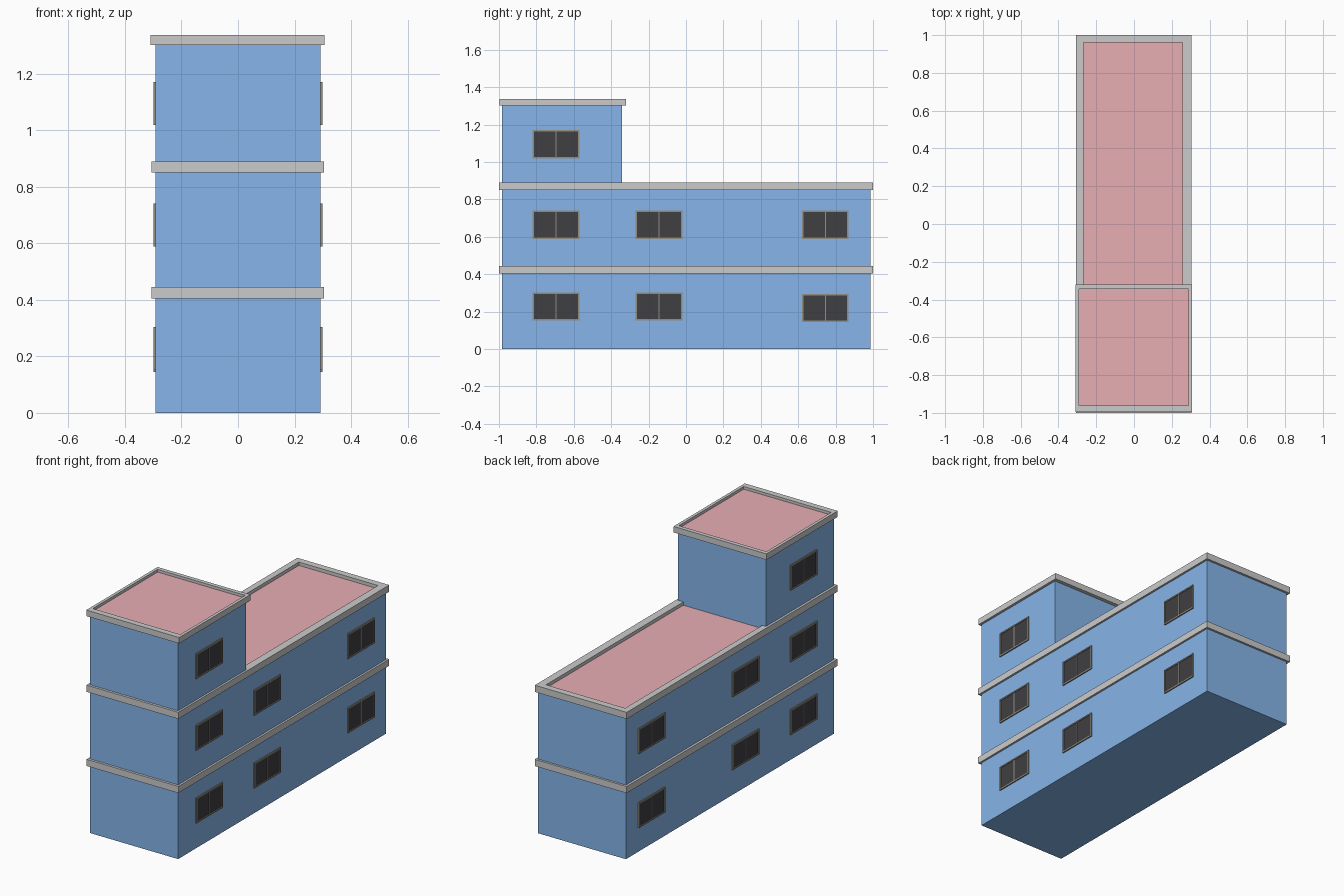
import bpy, bmesh

if "Cube" in bpy.data.objects:
    bpy.data.objects.remove(bpy.data.objects["Cube"])


def material(name, rgb):
    m = bpy.data.materials.new(name)
    m.diffuse_color = (*rgb, 1)
    m.use_nodes = True
    m.node_tree.nodes["Principled BSDF"].inputs["Base Color"].default_value = m.diffuse_color
    return m


BLUE = material("blue_paint", (0.24, 0.46, 0.82))
RED = material("roof_red", (0.80, 0.42, 0.45))
BLACK = material("dark_glass", (0.05, 0.05, 0.055))
BRONZE = material("window_bronze", (0.30, 0.28, 0.23))


def finish(name, bm, mat=None):
    bmesh.ops.recalc_face_normals(bm, faces=bm.faces)
    me = bpy.data.meshes.new(name)
    bm.to_mesh(me)
    bm.free()
    ob = bpy.data.objects.new(name, me)
    bpy.context.collection.objects.link(ob)
    if mat:
        me.materials.append(mat)
    return ob


def add_box(bm, x0, x1, y0, y1, z0, z1):
    vs = bmesh.ops.create_cube(bm, size=1)["verts"]
    for v in vs:
        v.co = (x1 if v.co.x > 0 else x0, y1 if v.co.y > 0 else y0, z1 if v.co.z > 0 else z0)


def box(name, dims, mat=None):
    bm = bmesh.new()
    add_box(bm, *dims)
    return finish(name, bm, mat)


def ring(name, outer, inner, z0, z1):
    """Rectangular band: outer and inner are (x0, x1, y0, y1)."""
    def corners(r):
        return [(r[0], r[2]), (r[1], r[2]), (r[1], r[3]), (r[0], r[3])]
    bm = bmesh.new()
    loops = [[bm.verts.new((x, y, z)) for x, y in corners(r)]
             for r, z in ((outer, z0), (outer, z1), (inner, z1), (inner, z0))]
    for k in range(4):
        a, b = loops[k], loops[(k + 1) % 4]
        for i in range(4):
            j = (i + 1) % 4
            bm.faces.new((a[i], a[j], b[j], b[i]))
    return finish(name, bm)


# Stepped wall block: side profile extruded across x
profile = [(-0.985, 0), (0.987, 0), (0.987, 0.862), (-0.342, 0.862), (-0.342, 1.312), (-0.985, 1.312)]
bm = bmesh.new()
face = bm.faces.new([bm.verts.new((-0.292, y, z)) for y, z in profile])
ext = bmesh.ops.extrude_face_region(bm, geom=[face])["geom"]
for v in ext:
    if isinstance(v, bmesh.types.BMVert):
        v.co.x = 0.292
finish("walls", bm, BLUE)

# Concrete bands and parapets
long_outer, long_inner = (-0.306, 0.304, -1.0, 1.0), (-0.268, 0.257, -0.96, 0.96)
ring("floor_band", long_outer, long_inner, 0.405, 0.445)
ring("lower_parapet", long_outer, long_inner, 0.85, 0.89)
ring("tower_parapet", (-0.31, 0.307, -0.996, -0.32), (-0.292, 0.289, -0.96, -0.345), 1.302, 1.338)

# Roof surfaces, set just below the parapet tops
box("lower_roof", (-0.27, 0.259, -0.345, 0.962, 0.855, 0.87), RED)
box("tower_roof", (-0.294, 0.291, -0.962, -0.343, 1.306, 1.322), RED)


def window(label, side, yc, zc):
    w, h, t, base, front = 0.125, 0.0755, 0.008, 0.286, 0.299

    def part(bm, y0, y1, z0, z1, depth):
        add_box(bm, *sorted((side * base, side * depth)), y0, y1, z0, z1)
    # outer frame and centre mullion
    bm = bmesh.new()
    for s in (-1, 1):
        part(bm, *sorted((yc + s * w, yc + s * (w - t))), zc - h, zc + h, front)
        part(bm, yc - w + t, yc + w - t, *sorted((zc + s * h, zc + s * (h - t))), front)
    part(bm, yc - 0.003, yc + 0.003, zc - h + t, zc + h - t, front - 0.001)
    finish("window_frame_" + label, bm, BRONZE)
    # glass
    bm = bmesh.new()
    part(bm, yc - w + t, yc + w - t, zc - h + t, zc + h - t, front - 0.004)
    finish("window_glass_" + label, bm, BLACK)


# Windows on both long sides; the tower floor has only the front column
for side, side_name in ((1, "right"), (-1, "left")):
    for floor, zc in enumerate((0.228, 0.665, 1.095)):
        for col, yc in enumerate((-0.695, -0.145, 0.745)):
            if floor == 2 and col > 0:
                continue
            dz = -0.008 if (floor == 0 and col == 2) else 0
            window(f"{side_name}_{floor}_{col}", side, yc, zc + dz)
